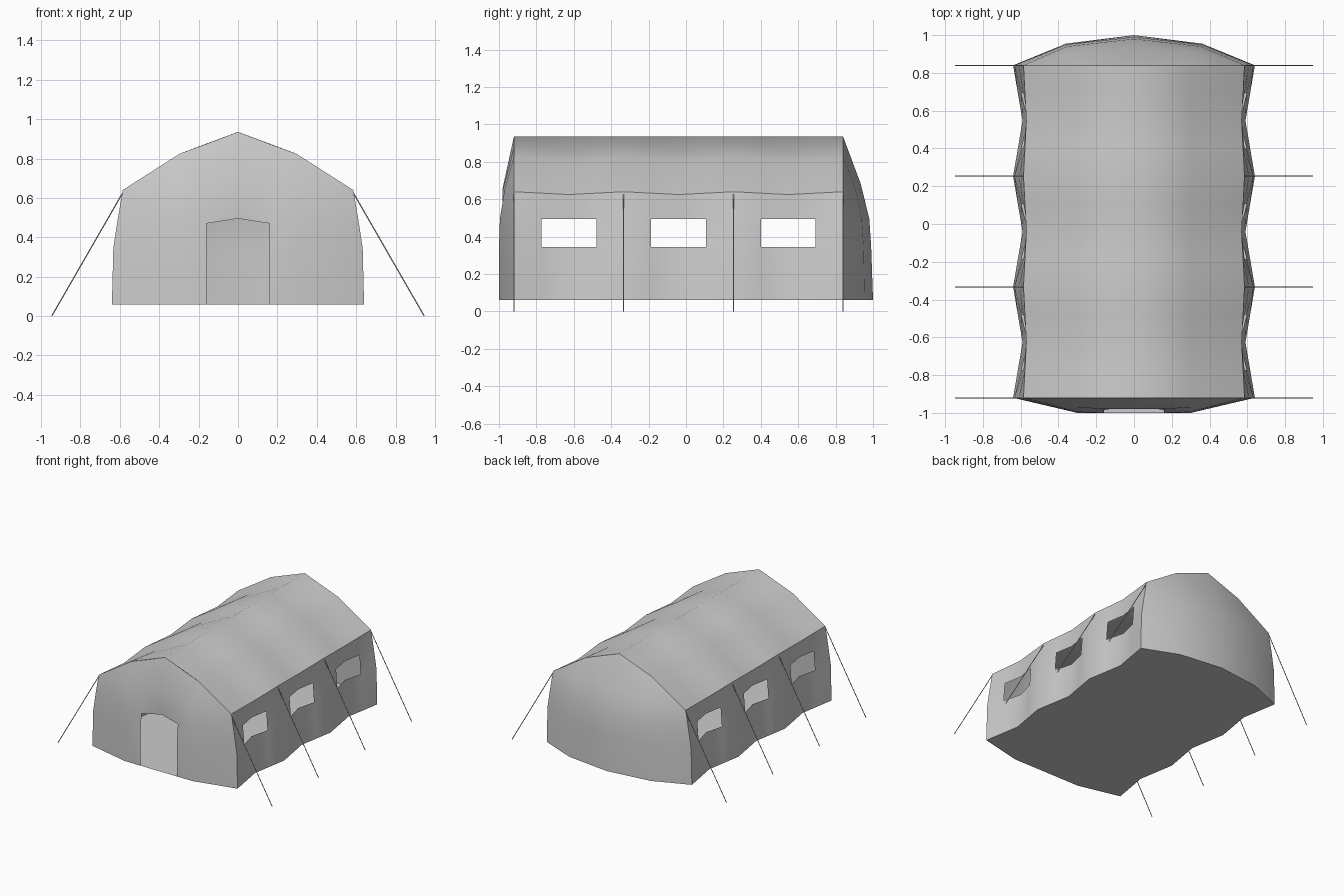
import bpy, bmesh, math
from mathutils import Vector

if "Cube" in bpy.data.objects:
    bpy.data.objects.remove(bpy.data.objects["Cube"])

RIBS = [-0.92, -0.333, 0.253, 0.84]
# half cross-sections (x, z): base, sill, head, eave, roof bend, ridge
RIB = [(0.64, 0.06), (0.633, 0.345), (0.61, 0.495), (0.585, 0.64), (0.295, 0.825), (0, 0.935)]
MID = [(0.59, 0.06), (0.56, 0.345), (0.56, 0.495), (0.57, 0.625), (0.292, 0.80), (0, 0.935)]

bm = bmesh.new()


def grid(rows, skip=()):
    """Quad sheet through rows of points, leaving out the skipped cells."""
    vs = [[bm.verts.new(p) for p in row] for row in rows]
    for i in range(len(rows) - 1):
        for j in range(len(rows[0]) - 1):
            if (i, j) not in skip:
                bm.faces.new((vs[i][j], vs[i][j + 1], vs[i + 1][j + 1], vs[i + 1][j]))


# side wall and roof with sagging bays and window openings
sections, windows, base = [], [], []
for b in range(3):
    y0, y1 = RIBS[b], RIBS[b + 1]
    for k in range(4 if b < 2 else 5):
        t = k / 4
        sag = 1 - abs(2 * t - 1)
        y = y0 + (y1 - y0) * t
        sections.append([(r[0] + (m[0] - r[0]) * sag, y, r[1] + (m[1] - r[1]) * sag)
                         for r, m in zip(RIB, MID)])
    windows += [(b * 4 + 1, 1), (b * 4 + 2, 1)]
grid(sections, windows)
base = [s[0] for s in sections]


# front wall with door opening and dented lintel
F = RIBS[0]
grid([
    [(0, -1, 0.06), (0.16, -1, 0.06), (0.3, -1, 0.06), (0.64, F, 0.06)],
    [(0, -1, 0.345), (0.16, -1, 0.345), (0.3, -1, 0.345), (0.633, F, 0.345)],
    [(0, -0.96, 0.495), (0.16, -0.985, 0.47), (0.3, -0.995, 0.495), (0.61, F, 0.495)],
    [(0, -0.98, 0.66), (0.16, -0.98, 0.65), (0.3, -0.97, 0.65), (0.585, F, 0.64)],
], [(0, 0), (1, 0)])
grid([
    [(0, -0.98, 0.66), (0.16, -0.98, 0.65), (0.3, -0.97, 0.65)],
    [(0, F, 0.935), (0.15, F, 0.878), (0.295, F, 0.825)],
])
bm.faces.new([bm.verts.new(p) for p in
              ((0.3, -0.97, 0.65), (0.585, F, 0.64), (0.295, F, 0.825))])

# rounded closed back wall
B = RIBS[3]
grid([
    [(0, 1.0, 0.06), (0.36, 0.955, 0.06), (0.64, B, 0.06)],
    [(0, 0.99, 0.345), (0.36, 0.95, 0.345), (0.633, B, 0.345)],
    [(0, 0.98, 0.495), (0.355, 0.94, 0.495), (0.61, B, 0.495)],
    [(0, 0.935, 0.68), (0.34, 0.905, 0.66), (0.585, B, 0.64)],
])
grid([
    [(0, 0.935, 0.68), (0.34, 0.905, 0.66)],
    [(0, B, 0.935), (0.295, B, 0.825)],
])
bm.faces.new([bm.verts.new(p) for p in
              ((0.34, 0.905, 0.66), (0.585, B, 0.64), (0.295, B, 0.825))])

# groundsheet
outline = [(0, -1, 0.06), (0.16, -1, 0.06), (0.3, -1, 0.06)] + base + [(0.36, 0.955, 0.06), (0, 1, 0.06)]
bm.faces.new([bm.verts.new(p) for p in outline])

# mirror the half and weld
half = bm.verts[:] + bm.edges[:] + bm.faces[:]
dup = bmesh.ops.duplicate(bm, geom=half)["geom"]
bmesh.ops.scale(bm, vec=(-1, 1, 1), verts=[g for g in dup if isinstance(g, bmesh.types.BMVert)])
bmesh.ops.remove_doubles(bm, verts=bm.verts[:], dist=0.0005)
bmesh.ops.recalc_face_normals(bm, faces=bm.faces[:])
mesh = bpy.data.meshes.new("tent_canvas")
bm.to_mesh(mesh)
bm.free()
tent = bpy.data.objects.new("tent_canvas", mesh)
bpy.context.collection.objects.link(tent)
bpy.context.view_layer.objects.active = tent
tent.select_set(True)
bpy.ops.object.shade_smooth_by_angle(angle=math.radians(50))

# guy ropes from each rib's eave to the ground
for side in (-1, 1):
    for y in RIBS:
        a, c = Vector((side * 0.583, y, 0.63)), Vector((side * 0.945, y, 0.001))
        bpy.ops.mesh.primitive_cylinder_add(vertices=6, radius=0.003, depth=(a - c).length,
                                            location=(a + c) / 2)
        rope = bpy.context.object
        rope.name = "guy_rope"
        rope.rotation_euler = (a - c).to_track_quat('Z', 'Y').to_euler()
